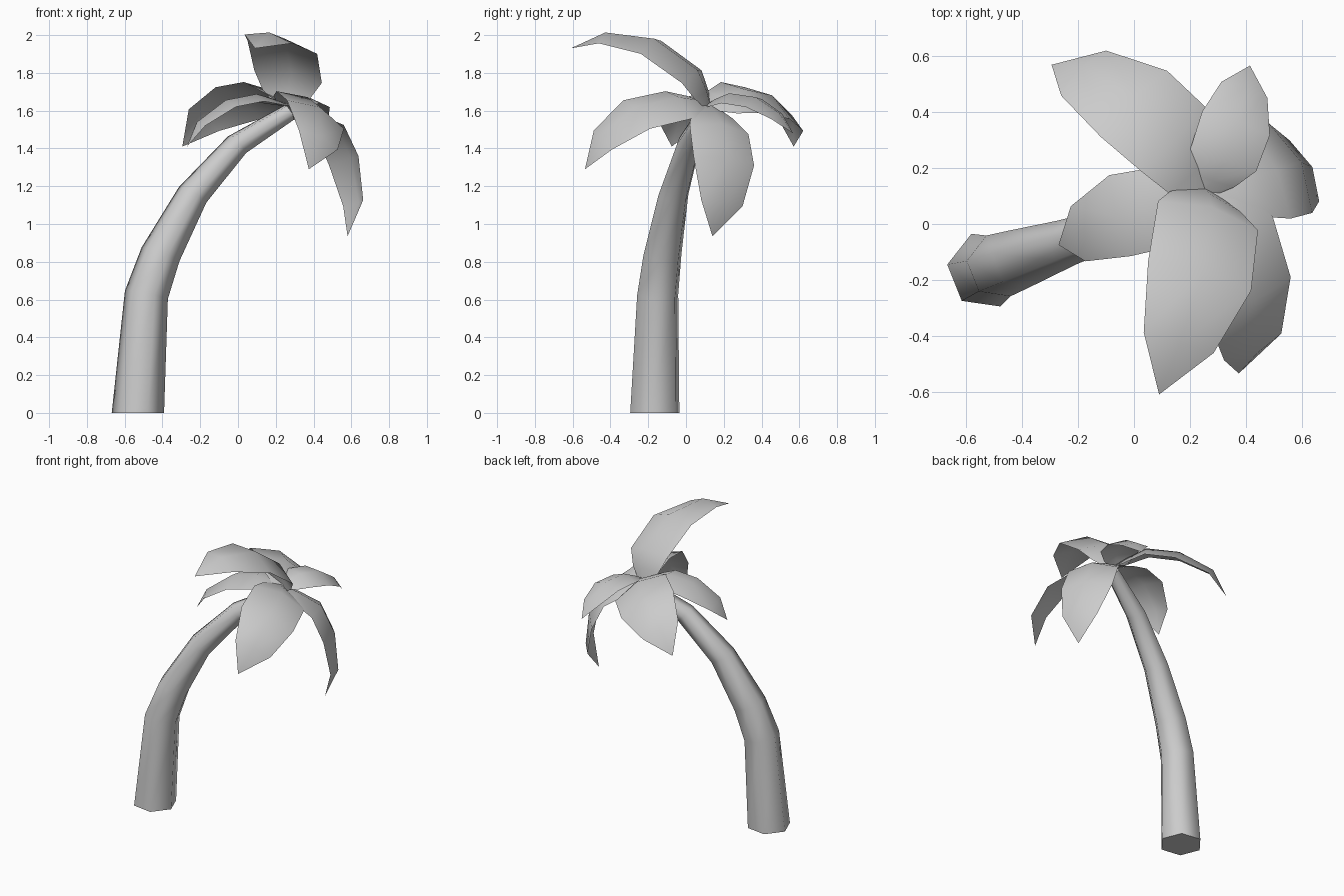
import bpy, bmesh, math
from mathutils import Vector

if "Cube" in bpy.data.objects:
    bpy.data.objects.remove(bpy.data.objects["Cube"])


def make_object(name, bm, angle):
    bmesh.ops.recalc_face_normals(bm, faces=bm.faces)
    mesh = bpy.data.meshes.new(name)
    bm.to_mesh(mesh)
    bm.free()
    obj = bpy.data.objects.new(name, mesh)
    bpy.context.collection.objects.link(obj)
    bpy.ops.object.select_all(action='DESELECT')
    obj.select_set(True)
    bpy.context.view_layer.objects.active = obj
    bpy.ops.object.shade_smooth_by_angle(angle=math.radians(angle))
    return obj


# Trunk: tapered six-sided tube along a leaning path (x, z, radius, tilt in degrees)
PATH = [(-.53, 0, .14, 0), (-.485, .625, .117, 12), (-.41, .84, .108, 22),
        (-.24, 1.155, .085, 33), (-.005, 1.42, .067, 47), (.27, 1.59, .048, 60)]
SLOPE = .34
lean = Vector((1, SLOPE, 0)).normalized()
across = Vector((-lean.y, lean.x, 0))
bm = bmesh.new()
rings = []
for x, z, r, tilt in PATH:
    c = Vector((x, .015 + SLOPE * x, z))
    t = math.radians(tilt)
    u = lean * math.cos(t) - Vector((0, 0, math.sin(t)))
    ring = []
    for i in range(6):
        a = math.radians(33 + 60 * i)
        ring.append(bm.verts.new(c + r * (u * math.cos(a) + across * math.sin(a))))
    rings.append(ring)
for lo, hi in zip(rings, rings[1:]):
    for i in range(6):
        j = (i + 1) % 6
        bm.faces.new((lo[i], lo[j], hi[j], hi[i]))
bm.faces.new(rings[0][::-1])
bm.faces.new(rings[-1])
make_object("trunk", bm, 62)


# Fronds: arched leaf blades swept along a path from the crown
CROWN = Vector((.25, .115, 1.625))
WIDTHS = (.3, .68, .97, 1.0, .68)


def frond(name, side, width, path, tip):
    side = Vector(side).normalized()
    p = [Vector(q) for q in path]
    tip = Vector(tip)
    pts = [CROWN, CROWN.lerp(p[0], .4)] + p
    line = pts + [tip]
    bm = bmesh.new()
    rows = []
    for i, c in enumerate(pts):
        direction = line[i + 1] - line[max(i - 1, 0)]
        up = side.cross(direction).normalized()
        w = width * WIDTHS[i]
        rows.append([bm.verts.new(c - side * w / 2),
                     bm.verts.new(c + up * w * .13),
                     bm.verts.new(c + side * w / 2)])
    for a, b in zip(rows, rows[1:]):
        for k in (0, 1):
            bm.faces.new((a[k], a[k + 1], b[k + 1], b[k]))
    end = bm.verts.new(tip)
    for k in (0, 1):
        bm.faces.new((rows[-1][k], rows[-1][k + 1], end))
    make_object(name, bm, 60)


frond("front_frond", (-.375, .11, .07), .39,
      [(.265, .03, 1.78), (.235, -.185, 1.935), (.16, -.425, 1.98)], (.09, -.61, 1.93))
frond("back_left_frond", (.24, .24, -.17), .375,
      [(.145, .30, 1.67), (0, .43, 1.64), (-.18, .54, 1.55)], (-.295, .57, 1.41))
frond("left_frond", (-.08, .30, 0), .30,
      [(.10, .06, 1.65), (-.05, .03, 1.62), (-.20, -.035, 1.52)], (-.27, -.075, 1.41))
frond("back_right_frond", (.23, -.08, -.04), .26,
      [(.32, .23, 1.66), (.365, .36, 1.64), (.395, .48, 1.57)], (.415, .567, 1.48))
frond("front_right_frond", (-.30, -.14, .15), .365,
      [(.35, -.04, 1.63), (.41, -.26, 1.58), (.425, -.44, 1.445)], (.375, -.535, 1.29))
frond("right_frond", (.155, -.32, .05), .36,
      [(.485, .175, 1.50), (.56, .20, 1.335), (.61, .19, 1.11)], (.58, .14, .935))
